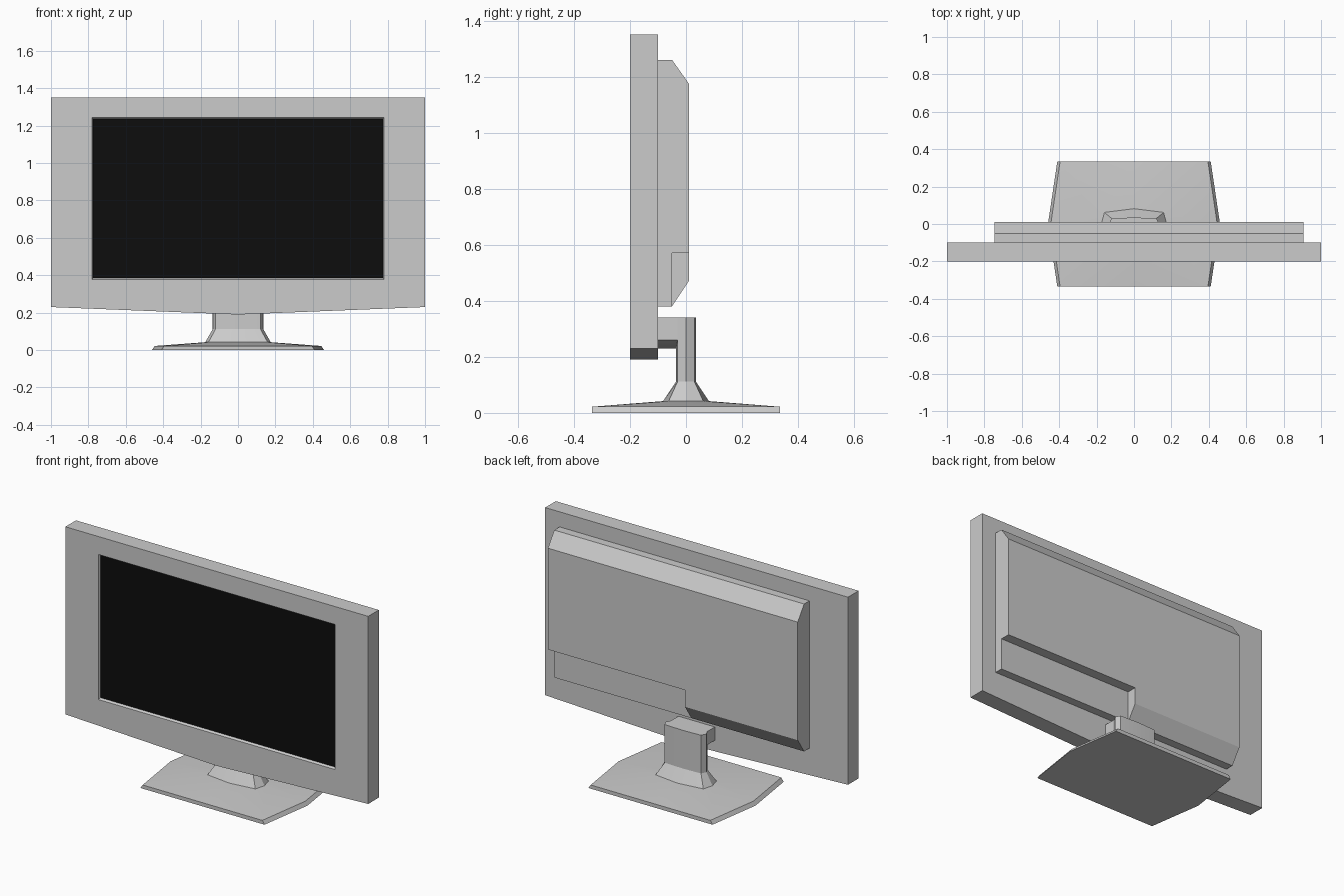
import bpy, bmesh

if "Cube" in bpy.data.objects:
    bpy.data.objects.remove(bpy.data.objects["Cube"])


def loft(name, loops, cap_end=True):
    """Skin a stack of equal-length point loops into one mesh."""
    bm = bmesh.new()
    rings = [[bm.verts.new(p) for p in loop] for loop in loops]
    n = len(rings[0])
    for a, b in zip(rings, rings[1:]):
        for i in range(n):
            j = (i + 1) % n
            bm.faces.new((a[i], a[j], b[j], b[i]))
    if len(rings) > 1:
        bm.faces.new(rings[0][::-1])
    if cap_end:
        bm.faces.new(rings[-1])
    if len(rings) > 1:
        bmesh.ops.recalc_face_normals(bm, faces=bm.faces)
    mesh = bpy.data.meshes.new(name)
    bm.to_mesh(mesh)
    bm.free()
    obj = bpy.data.objects.new(name, mesh)
    bpy.context.collection.objects.link(obj)
    return obj


def activate(obj):
    bpy.ops.object.select_all(action='DESELECT')
    obj.select_set(True)
    bpy.context.view_layer.objects.active = obj


def panel_loop(y, w, low_side, low_mid, top):
    return [(-w, y, low_side), (0, y, low_mid), (w, y, low_side),
            (w, y, top), (0, y, top), (-w, y, top)]


def stand_loop(z, side, corner_x, corner_y, mid_y):
    return [(side, 0, z), (corner_x, corner_y, z), (0, mid_y, z), (-corner_x, corner_y, z),
            (-side, 0, z), (-corner_x, -corner_y, z), (0, -mid_y, z), (corner_x, -corner_y, z)]


def prism_x(name, profile, x0, x1):
    return loft(name, [[(x, y, z) for y, z in profile] for x in (x0, x1)])


# Front panel with shallow bevelled screen opening
screen_loop = panel_loop(-0.188, 0.775, 0.385, 0.385, 1.235)
panel = loft("front_panel", [
    panel_loop(-0.10, 1.0, 0.23, 0.19, 1.35),
    panel_loop(-0.20, 1.0, 0.23, 0.19, 1.35),
    panel_loop(-0.20, 0.78, 0.377, 0.377, 1.243),
    screen_loop], cap_end=False)

# Black screen
screen = loft("screen", [screen_loop])
black = bpy.data.materials.new("screen_black")
black.diffuse_color = (0.004, 0.004, 0.004, 1)
black.use_nodes = True
black.node_tree.nodes["Principled BSDF"].inputs["Base Color"].default_value = black.diffuse_color
screen.data.materials.append(black)

# Rear housing, offset to one side, chamfered top and bottom
housing = prism_x("rear_housing", [(-0.10, 0.38), (-0.05, 0.38), (0.01, 0.47),
                                   (0.01, 1.175), (-0.05, 1.26), (-0.10, 1.26)], -0.745, 0.905)

# Connector recess cut from the lower half of the housing
cutter = prism_x("recess_cutter", [(-0.05, 0.3), (0.1, 0.3), (0.1, 0.57), (-0.05, 0.57)], 0, 1.0)
cutter.hide_render = True
cut = housing.modifiers.new("recess", 'BOOLEAN')
cut.operation = 'DIFFERENCE'
cut.solver = 'EXACT'
cut.object = cutter
activate(housing)
bpy.ops.object.modifier_apply(modifier=cut.name)
bpy.data.objects.remove(cutter)

# Stand foot and neck
foot = loft("stand_foot", [
    stand_loop(0.0, 0.46, 0.41, 0.335, 0.335),
    stand_loop(0.022, 0.445, 0.395, 0.335, 0.335),
    stand_loop(0.042, 0.175, 0.158, 0.062, 0.082)])
neck = loft("stand_neck", [
    stand_loop(0.042, 0.175, 0.158, 0.062, 0.082),
    stand_loop(0.112, 0.135, 0.12, 0.03, 0.035),
    stand_loop(0.34, 0.135, 0.12, 0.03, 0.035)])

# Arm joining neck to panel, with shallow V underside
arm = loft("stand_arm", [panel_loop(y, 0.12, 0.26, 0.23, 0.34) for y in (-0.10, -0.03)])

for obj in (panel, foot, neck, arm):
    activate(obj)
    bpy.ops.object.shade_smooth_by_angle(angle=0.5)
